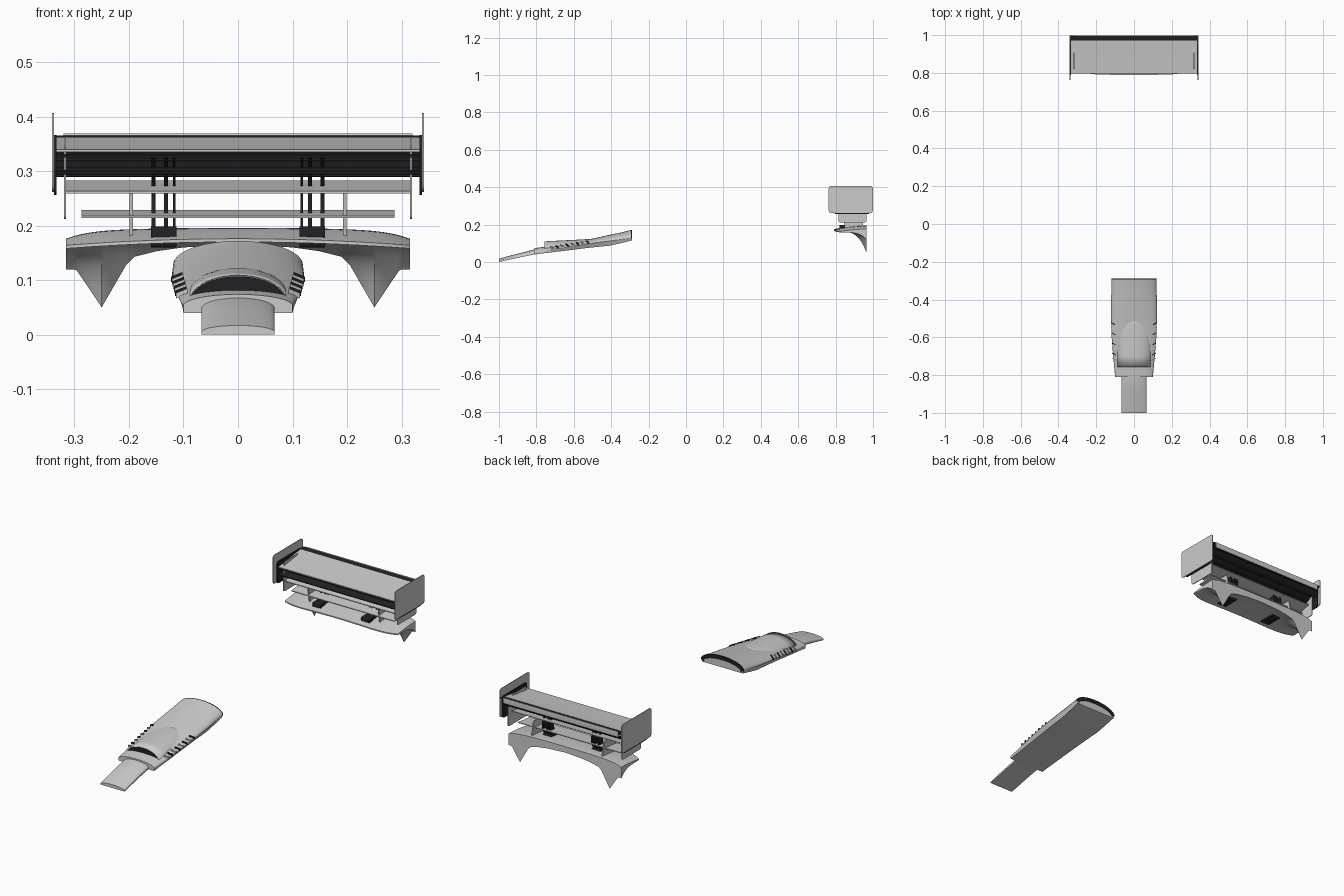
import bpy, bmesh, math

if "Cube" in bpy.data.objects:
    bpy.data.objects.remove(bpy.data.objects["Cube"])

DARK = bpy.data.materials.new("carbon_black")
DARK.diffuse_color = (0.015, 0.015, 0.018, 1)
DARK.use_nodes = True
DARK.node_tree.nodes["Principled BSDF"].inputs["Base Color"].default_value = DARK.diffuse_color


def finish(name, bm, mat=None):
    bmesh.ops.recalc_face_normals(bm, faces=bm.faces)
    me = bpy.data.meshes.new(name)
    bm.to_mesh(me)
    bm.free()
    me.shade_smooth()
    me.set_sharp_from_angle(angle=math.radians(28))
    ob = bpy.data.objects.new(name, me)
    bpy.context.collection.objects.link(ob)
    if mat:
        me.materials.append(mat)
    return ob


def loft(name, rings, mat=None, closed=True, caps=True):
    """Skin a list of equal-length point rings."""
    bm = bmesh.new()
    vs = [[bm.verts.new(p) for p in r] for r in rings]
    n = len(vs[0])
    for a, b in zip(vs, vs[1:]):
        for i in range(n if closed else n - 1):
            j = (i + 1) % n
            bm.faces.new((a[i], a[j], b[j], b[i]))
    if caps:
        bm.faces.new(vs[0])
        bm.faces.new(vs[-1])
    return finish(name, bm, mat)


def prism(name, yz, x0, x1, mat=None):
    """Extrude a y-z profile along x."""
    return loft(name, [[(x, y, z) for y, z in yz] for x in (x0, x1)], mat)


def rounded(y0, y1, z0, z1, r, n=5):
    pts = []
    for k, (cy, cz) in enumerate([(y1 - r, z1 - r), (y0 + r, z1 - r), (y0 + r, z0 + r), (y1 - r, z0 + r)]):
        for i in range(n):
            a = math.pi / 2 * (k + i / (n - 1))
            pts.append((cy + r * math.cos(a), cz + r * math.sin(a)))
    return pts


def foil(y0, y1, z0, z1, t, camber=0.0, n=10):
    """Thin wing section from leading edge to trailing edge."""
    top, bot = [], []
    for i in range(n + 1):
        u = i / n
        y, z = y0 + (y1 - y0) * u, z0 + (z1 - z0) * u - camber * math.sin(math.pi * u)
        h = t * (0.25 + 0.75 * math.sin(math.pi * min(1, u * 0.8 + 0.12)))
        top.append((y, z + h / 2))
        bot.append((y, z - h / 2))
    return top + bot[::-1]


def lerp(table, v):
    for (a, p), (b, q) in zip(table, table[1:]):
        if v <= b:
            return p + (q - p) * (v - a) / (b - a)
    return table[-1][1]


# ---------- nose section ----------
def arch(y, wb, zb, w, zs, zt, n=28):
    pts = [(-wb, y, zb), (wb, y, zb)]
    for i in range(n + 1):
        a = math.pi * i / n
        pts.append((w * math.cos(a), y, zs + (zt - zs) * math.sin(a)))
    return pts


# main nose shell
rear = (-0.29, .113, .115, .119, .128, .172)
loft("nose_body", [arch(*s) for s in (
    (-.81, .100, .040, .100, .053, .074), (-.755, .101, .047, .105, .060, .081),
    (-.68, .103, .056, .112, .073, .093), (-.60, .105, .066, .118, .086, .107),
    (-.50, .108, .078, .121, .101, .125), (-.41, .111, .087, .121, .112, .145),
    (-.35, .112, .100, .120, .120, .157), rear)])

# front tongue, curving down to the tip
loft("nose_tongue", [arch(*s) for s in (
    (-1.0, .067, .000, .067, .005, .017), (-.94, .067, .013, .067, .021, .034),
    (-.88, .067, .026, .067, .035, .049), (-.80, .067, .042, .067, .050, .070),
    (-.76, .066, .048, .066, .055, .072))])

# raised intake scoop with an open front
scoop = loft("intake_scoop", [arch(*s)[2:] for s in (
    (-.756, .09, 0, .090, .060, .110), (-.70, .09, 0, .092, .068, .113),
    (-.64, .09, 0, .090, .080, .116), (-.58, .09, 0, .082, .092, .119),
    (-.53, .09, 0, .066, .100, .122), (-.505, .09, 0, .045, .105, .122))], closed=False, caps=False)
sol = scoop.modifiers.new("thickness", 'SOLIDIFY')
sol.thickness = 0.002
loft("intake_opening", [arch(y, .088, .052, .088, .060, .107) for y in (-.752, -.748)], DARK)

# dark lip on the rear end
outer = arch(*rear)[2:]
inner = arch(-.29, .1, .118, .104, .120, .152)[2:]
loft("nose_rear_lip", [[(x, y + d, z) for x, y, z in ring] for d, ring in
                       ((-.004, outer), (.002, outer), (.002, inner), (-.004, inner))],
     DARK, closed=False, caps=False)

# side louvres
for s in (-1, 1):
    for i in range(8):
        y = -.715 + i * .027
        z = .074 + (y + .715) * .16
        x = .105 + (y + .715) * .045
        loft("side_louvre", [[(s * (x + dx), y + dx * .5 + dy, z + dz - dx * .4)
                              for dy, dz in ((-.003, -.004), (.003, -.004), (.003, .006), (-.003, .006))]
                             for dx in (-.012, .009)], DARK if i % 2 else None)

# ---------- rear deck with downturned corners ----------
LOW = [(0, .166), (.10, .160), (.15, .153), (.19, .143), (.205, .128), (.25, .050), (.297, .120), (.315, .120)]
rings = []
for i in range(127):
    x = -.315 + .63 * i / 126
    k = abs(x) / .315
    front_y = .79 + .035 * k ** 6
    zf = .176 - .012 * k ** 2
    zr = .196 - .006 * k ** 2 - .014 * k ** 8
    low = min(lerp(LOW, abs(x)), zf - .006)
    ring = []
    for j in range(9):
        t = j / 8
        ring.append((x, front_y + (.965 - front_y) * t, zf + (zr - zf) * math.sin(t * math.pi / 2)))
    for j in range(13):
        t = 1 - j / 12
        zt = zf - .006
        ring.append((x, front_y + (.965 - front_y) * t, zt - (zt - low) * t ** 4))
    rings.append(ring)
loft("rear_deck", rings)

# ---------- wing ----------
prism("main_wing", foil(.797, .972, .337, .360, .009, .003), -.335, .335)
prism("wing_underside", foil(.803, .968, .327, .350, .008, .004), -.334, .334, DARK)
prism("trailing_flap", foil(.966, .998, .356, .364, .008), -.335, .335, DARK)
prism("trailing_lip", rounded(.994, .999, .340, .369, .002), -.32, .32)

# dark lower slats
for y0, y1, z0, z1 in ((.80, .835, .297, .306), (.86, .905, .292, .304),
                       (.915, .955, .301, .317), (.958, .99, .317, .338)):
    prism("dark_slat", foil(y0, y1, z0, z1, .008, .003), -.335, .335, DARK)

# grey lower slats
for x, y0, y1, z0, z1 in ((.315, .825, .94, .261, .281), (.287, .835, .93, .216, .227)):
    prism("lower_slat", foil(y0, y1, z0, z1, .008, .002), -x, x)

for s in (-1, 1):
    # outer, middle and inner end plates
    prism("end_plate", rounded(.763, .999, .262, .407, .014), s * .3375, s * .3415)
    prism("end_plate_backing", rounded(.79, .985, .256, .366, .012), s * .333, s * .3375, DARK)
    prism("inner_end_plate", rounded(.815, .965, .212, .345, .008), s * .315, s * .319)
    prism("inner_plate_top", rounded(.82, .93, .335, .361, .004), s * .316, s * .319)
    # grey struts from the deck to the lower slats
    prism("slat_strut", [(.85, .18), (.95, .18), (.935, .26), (.835, .26)], s * .193, s * .199)
    # dark curved pylons
    for x, t in ((.155, .008), (.132, .008), (.117, .005)):
        front, back = [], []
        for i in range(13):
            u = i / 12
            z = .172 + (.325 - .172) * u
            c = .855 + .055 * math.sin(math.pi * u) - .01 * u
            w = .028 - .012 * math.sin(math.pi * u)
            front.append((c - w, z))
            back.append((c + w, z))
        prism("wing_pylon", front + back[::-1], s * (x - t / 2), s * (x + t / 2), DARK)
    # pylon foot on the deck, and rib behind the slats
    prism("pylon_foot", rounded(.82, .91, .160, .198, .006), s * .113, s * .16, DARK)
    prism("slat_rib", [(.87, .295), (.93, .300), (.99, .33), (.995, .358), (.87, .335)],
          s * .115, s * .120, DARK)
